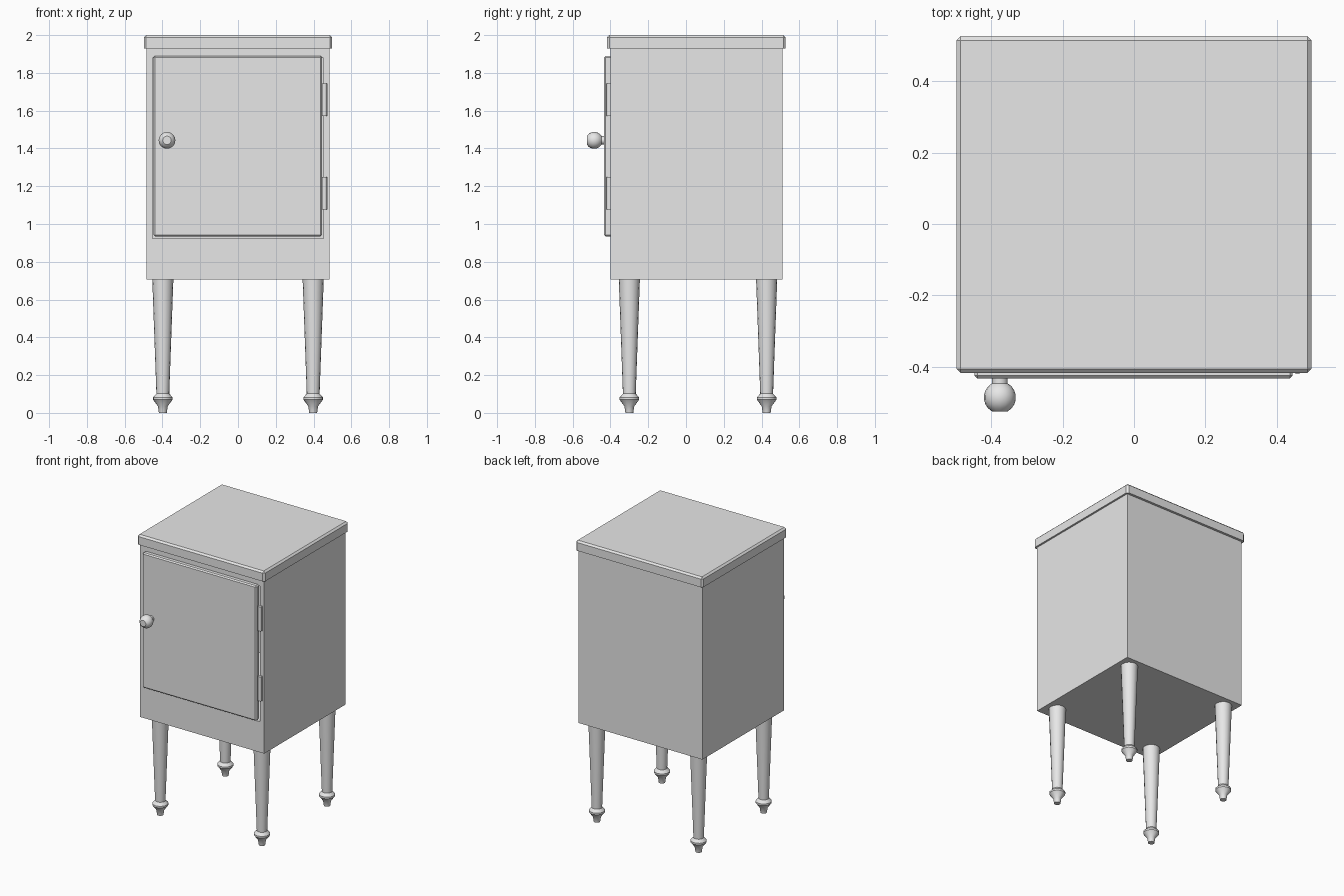
import bpy
import bmesh
import math
from mathutils import Matrix, Vector

cube = bpy.data.objects.get("Cube")
if cube:
    bpy.data.objects.remove(cube, do_unlink=True)

# One painted finish for every part
paint = bpy.data.materials.new("light_grey")
paint.use_nodes = True
paint.diffuse_color = (0.8, 0.8, 0.8, 1)
paint.node_tree.nodes["Principled BSDF"].inputs["Base Color"].default_value = (0.8, 0.8, 0.8, 1)


def finish(name, bm):
    bmesh.ops.recalc_face_normals(bm, faces=bm.faces)
    mesh = bpy.data.meshes.new(name)
    bm.to_mesh(mesh)
    bm.free()
    mesh.materials.append(paint)
    obj = bpy.data.objects.new(name, mesh)
    bpy.context.collection.objects.link(obj)
    bpy.ops.object.select_all(action="DESELECT")
    obj.select_set(True)
    bpy.context.view_layer.objects.active = obj
    bpy.ops.object.shade_smooth_by_angle(angle=math.radians(32))
    return obj


def box_bm(low, high):
    low, high = Vector(low), Vector(high)
    bm = bmesh.new()
    size = high - low
    bmesh.ops.create_cube(bm, size=1, matrix=Matrix.Translation((low + high) / 2) @ Matrix.Diagonal((*size, 1)))
    return bm


def chamfer(bm, width, keep):
    """Bevel every edge except those lying wholly where keep(vertex) holds."""
    edges = [e for e in bm.edges if not all(keep(v.co) for v in e.verts)]
    bmesh.ops.bevel(bm, geom=edges, offset=width, segments=1, affect="EDGES")


def turned(name, profile, origin, sides=16, forward=False):
    """Lathe (radius, height) pairs around z, or towards -y when forward."""
    bm = bmesh.new()
    rings = []
    for radius, height in profile:
        ring = []
        for i in range(sides):
            a = math.tau * i / sides
            ring.append(bm.verts.new((radius * math.cos(a), radius * math.sin(a), height)))
        rings.append(ring)
    for lower, upper in zip(rings, rings[1:]):
        for i in range(sides):
            j = (i + 1) % sides
            bm.faces.new((lower[i], lower[j], upper[j], upper[i]))
    bm.faces.new(rings[0])
    bm.faces.new(rings[-1])
    turn = Matrix.Rotation(math.pi / 2, 4, "X") if forward else Matrix()
    bm.transform(Matrix.Translation(origin) @ turn)
    return finish(name, bm)


# Cabinet body, with the opening behind the door
bm = box_bm((-0.485, -0.40, 0.705), (0.485, 0.51, 1.93))
front = min(bm.faces, key=lambda f: f.calc_center_median().y)
bmesh.ops.inset_individual(bm, faces=[front], thickness=0.045)
for v in front.verts:
    v.co.z = 0.922 if v.co.z < 1.3 else 1.88
inner = bmesh.ops.extrude_discrete_faces(bm, faces=[front])["faces"]
bmesh.ops.translate(bm, verts=inner[0].verts, vec=(0, 0.86, 0))
finish("cabinet_body", bm)

# Table top: corners and upper rim chamfered, underside left square
bm = box_bm((-0.498, -0.418, 1.93), (0.498, 0.527, 2.0))
chamfer(bm, 0.012, lambda co: co.z < 1.95)
finish("table_top", bm)

# Door: front rim chamfered
bm = box_bm((-0.447, -0.433, 0.935), (0.445, -0.401, 1.89))
chamfer(bm, 0.008, lambda co: co.y > -0.41)
finish("door", bm)

# Round knob on a short stem
ball = 0.045
knob = [(0.022, 0), (0.022, 0.018)]
for i in range(8):
    a = math.radians(-60 + 120 * i / 7)
    knob.append((ball * math.cos(a), 0.055 + ball * math.sin(a)))
turned("door_knob", knob, (-0.376, -0.431, 1.443), forward=True)

# Hinges: a leaf on the frame and a barrel beside the door
for label, z in (("upper", 1.572), ("lower", 1.077)):
    finish(label + "_hinge_leaf", box_bm((0.44, -0.408, z), (0.473, -0.398, z + 0.173)))
    turned(label + "_hinge_barrel", [(0.013, 0), (0.013, 0.173)], (0.458, -0.408, z), sides=12)

# Tapered legs with a flared ring above a small foot
leg = [(0.021, 0), (0.026, 0.035), (0.052, 0.07), (0.052, 0.082),
       (0.034, 0.102), (0.056, 0.71)]
for depth, y in (("front", -0.30), ("back", 0.427)):
    for side, x in (("right", -0.398), ("left", 0.398)):
        turned(depth + "_" + side + "_leg", leg, (x, y, 0))
